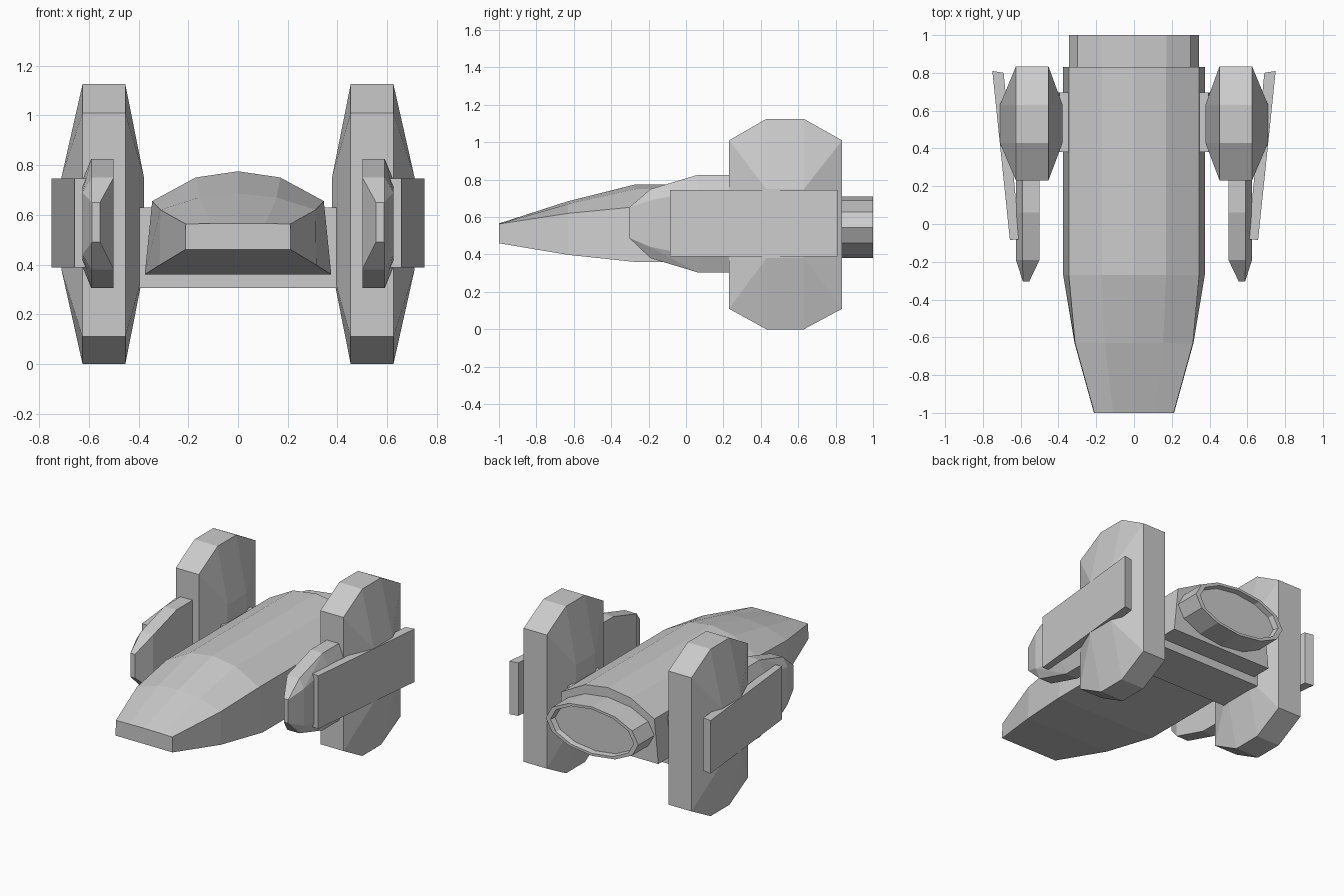
import bpy, bmesh, math

if "Cube" in bpy.data.objects:
    bpy.data.objects.remove(bpy.data.objects["Cube"])


def finish(name, bm):
    bmesh.ops.recalc_face_normals(bm, faces=bm.faces)
    me = bpy.data.meshes.new(name)
    bm.to_mesh(me)
    bm.free()
    ob = bpy.data.objects.new(name, me)
    bpy.context.collection.objects.link(ob)
    return ob


def loft(name, rings):
    """Skin a list of equal-length closed rings and cap both ends."""
    bm = bmesh.new()
    vs = [[bm.verts.new(p) for p in r] for r in rings]
    n = len(vs[0])
    for a, b in zip(vs, vs[1:]):
        for i in range(n):
            j = (i + 1) % n
            bm.faces.new((a[i], a[j], b[j], b[i]))
    bm.faces.new(vs[0])
    bm.faces.new(vs[-1])
    return finish(name, bm)


def hull(name, points):
    """Faceted convex solid around the points."""
    bm = bmesh.new()
    for p in points:
        bm.verts.new(p)
    bmesh.ops.convex_hull(bm, input=bm.verts)
    bmesh.ops.dissolve_limit(bm, angle_limit=0.01, verts=bm.verts, edges=bm.edges)
    return finish(name, bm)


def body_ring(y, half):
    """Right half of a section, bottom to crown, mirrored to the left."""
    return [(x, y, z) for x, z in half] + [(-x, y, z) for x, z in half[-2::-1]]


# Fuselage: wedge nose growing into an arched hull
full = [(0.375, 0.36), (0.345, 0.655), (0.17, 0.75), (0, 0.775)]
loft("fuselage", [
    body_ring(-1.0, [(0.212, 0.46), (0.21, 0.563), (0.11, 0.565), (0, 0.566)]),
    body_ring(-0.63, [(0.315, 0.398), (0.312, 0.62), (0.155, 0.67), (0, 0.685)]),
    body_ring(-0.27, full),
    body_ring(0.83, full)])


# Oval engine exhaust with a recessed rear face
def oval(y, s):
    return [(0.345 * s * math.cos(a), y, 0.545 + 0.165 * s * math.sin(a))
            for a in (i * math.tau / 12 for i in range(12))]


loft("engine_exhaust", [oval(0.75, 1), oval(1.0, 1), oval(1.0, 0.9), oval(0.965, 0.87)])

# Cross spar joining the side pods
hull("cross_spar", [(s * x, y, z) for s in (-1, 1) for y in (0.38, 0.695)
                    for x, z in ((0.412, 0.305), (0.395, 0.63))])

# Outlines shared by both sides
fin_outline = [(0.23, 0.11), (0.43, 0), (0.63, 0), (0.835, 0.11),
               (0.835, 1.01), (0.63, 1.125), (0.43, 1.125), (0.23, 1.01)]
pod_outline = [(0.50, 0.305), (0.59, 0.305), (0.625, 0.39),
               (0.625, 0.74), (0.59, 0.825), (0.50, 0.825)]

for side, s in (("right", 1), ("left", -1)):
    # Tall pod: octagonal slab bulging at mid height
    pts = [(s * x, y, z) for x in (0.453, 0.625) for y, z in fin_outline]
    pts += [(s * x, y, z) for x in (0.378, 0.71) for y in (0.43, 0.63) for z in (0.38, 0.75)]
    hull("tall_pod_" + side, pts)

    # Slanted outer plate
    hull("outer_plate_" + side,
         [(s * x, y, z) for z in (0.388, 0.745) for x, y in
          ((0.605, -0.08), (0.657, -0.085), (0.75, 0.81), (0.69, 0.80))])

    # Forward gun pod with a narrowed tip
    pts = [(s * x, y, 0.565 + (z - 0.565) * k)
           for y, k in ((-0.19, 0.71), (0.06, 1), (0.4, 1)) for x, z in pod_outline]
    pts += [(s * x, -0.305, z) for x in (0.555, 0.588) for z in (0.49, 0.65)]
    hull("gun_pod_" + side, pts)
